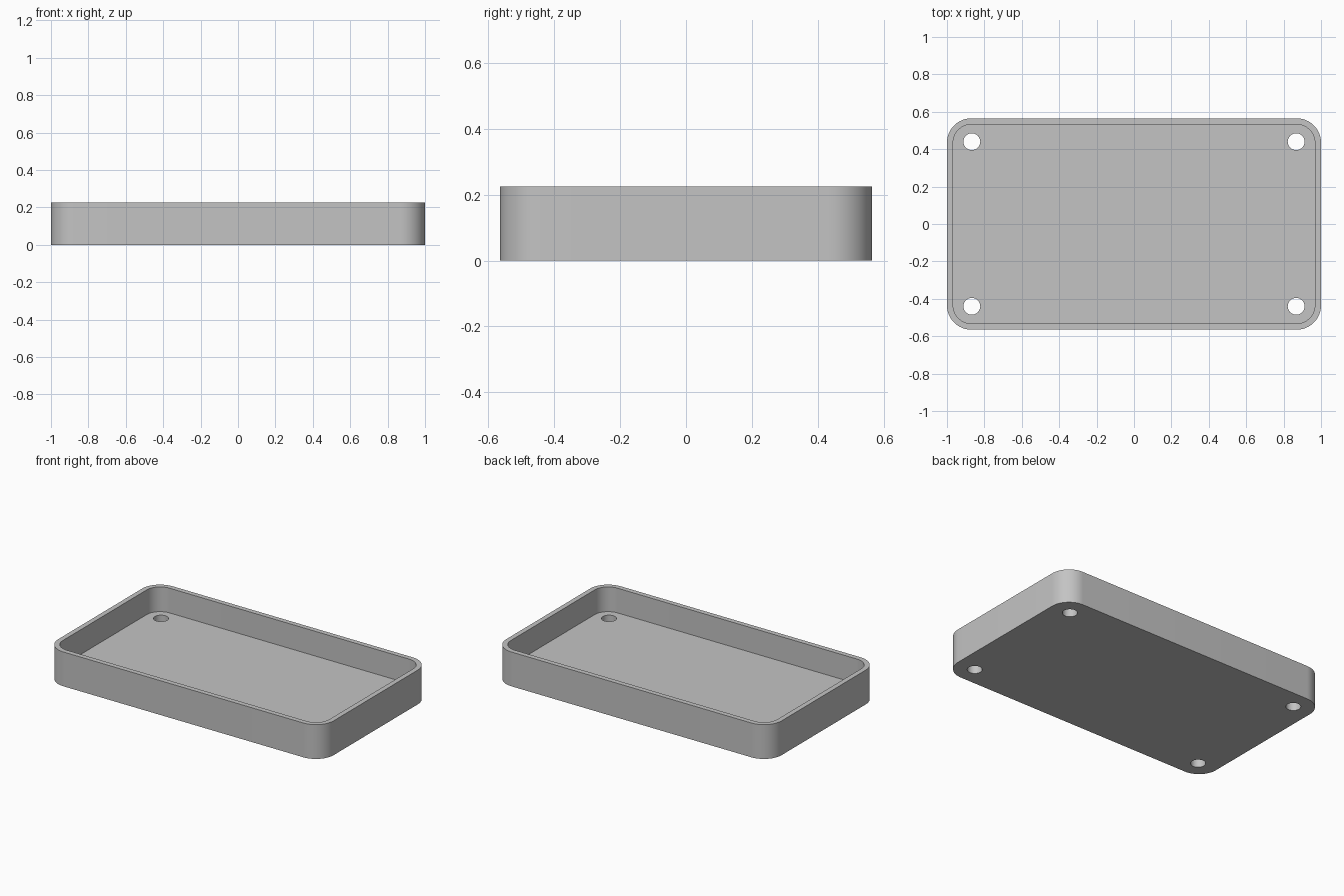
import bpy, bmesh, math

if "Cube" in bpy.data.objects:
    bpy.data.objects.remove(bpy.data.objects["Cube"], do_unlink=True)

HALF_X, HALF_Y, HEIGHT = 1.0, 0.565, 0.225
RADIUS, WALL, FLOOR = 0.13, 0.033, 0.063
HOLE_X, HOLE_Y, HOLE_R = 0.867, 0.44, 0.045
STEPS = 16

grey = bpy.data.materials.new("plain grey")
grey.use_nodes = True
grey.diffuse_color = (0.55, 0.55, 0.55, 1)
grey.node_tree.nodes["Principled BSDF"].inputs["Base Color"].default_value = grey.diffuse_color


def rounded_outline(hx, hy, r):
    """Counter-clockwise rectangle outline with round corners."""
    points = []
    for corner, (sx, sy) in enumerate([(1, 1), (-1, 1), (-1, -1), (1, -1)]):
        for i in range(STEPS + 1):
            a = math.pi / 2 * (corner + i / STEPS)
            points.append((sx * (hx - r) + r * math.cos(a),
                           sy * (hy - r) + r * math.sin(a)))
    return points


def circle_outline(cx, cy, r, sides=32):
    return [(cx + r * math.cos(math.tau * i / sides),
             cy + r * math.sin(math.tau * i / sides)) for i in range(sides)]


def prism(name, outlines, z0, z1):
    """Extrude each outline upwards into a closed solid."""
    bm = bmesh.new()
    for outline in outlines:
        face = bm.faces.new([bm.verts.new((x, y, z0)) for x, y in outline])
        top = bmesh.ops.extrude_face_region(bm, geom=[face], use_keep_orig=True)["geom"]
        for v in top:
            if isinstance(v, bmesh.types.BMVert):
                v.co.z = z1
    bmesh.ops.recalc_face_normals(bm, faces=bm.faces)
    mesh = bpy.data.meshes.new(name)
    bm.to_mesh(mesh)
    bm.free()
    mesh.materials.append(grey)
    obj = bpy.data.objects.new(name, mesh)
    bpy.context.collection.objects.link(obj)
    return obj


# Tray body
tray = prism("tray", [rounded_outline(HALF_X, HALF_Y, RADIUS)], 0, HEIGHT)

# Cutters for the hollow and the four screw holes
hollow = prism("hollow_cutter",
               [rounded_outline(HALF_X - WALL, HALF_Y - WALL, RADIUS - WALL)],
               FLOOR, HEIGHT + 0.1)
holes = prism("hole_cutter",
              [circle_outline(sx * HOLE_X, sy * HOLE_Y, HOLE_R)
               for sx in (-1, 1) for sy in (-1, 1)],
              -0.1, FLOOR + 0.05)

bpy.ops.object.select_all(action="DESELECT")
bpy.context.view_layer.objects.active = tray
tray.select_set(True)
for cutter in (hollow, holes):
    cutter.hide_render = True
    cut = tray.modifiers.new(cutter.name, "BOOLEAN")
    cut.operation = "DIFFERENCE"
    cut.solver = "EXACT"
    cut.object = cutter
    bpy.ops.object.modifier_apply(modifier=cut.name)
    bpy.data.objects.remove(cutter, do_unlink=True)

# Smooth corners and holes, crisp rims
bpy.ops.object.shade_smooth_by_angle(angle=math.radians(30))
